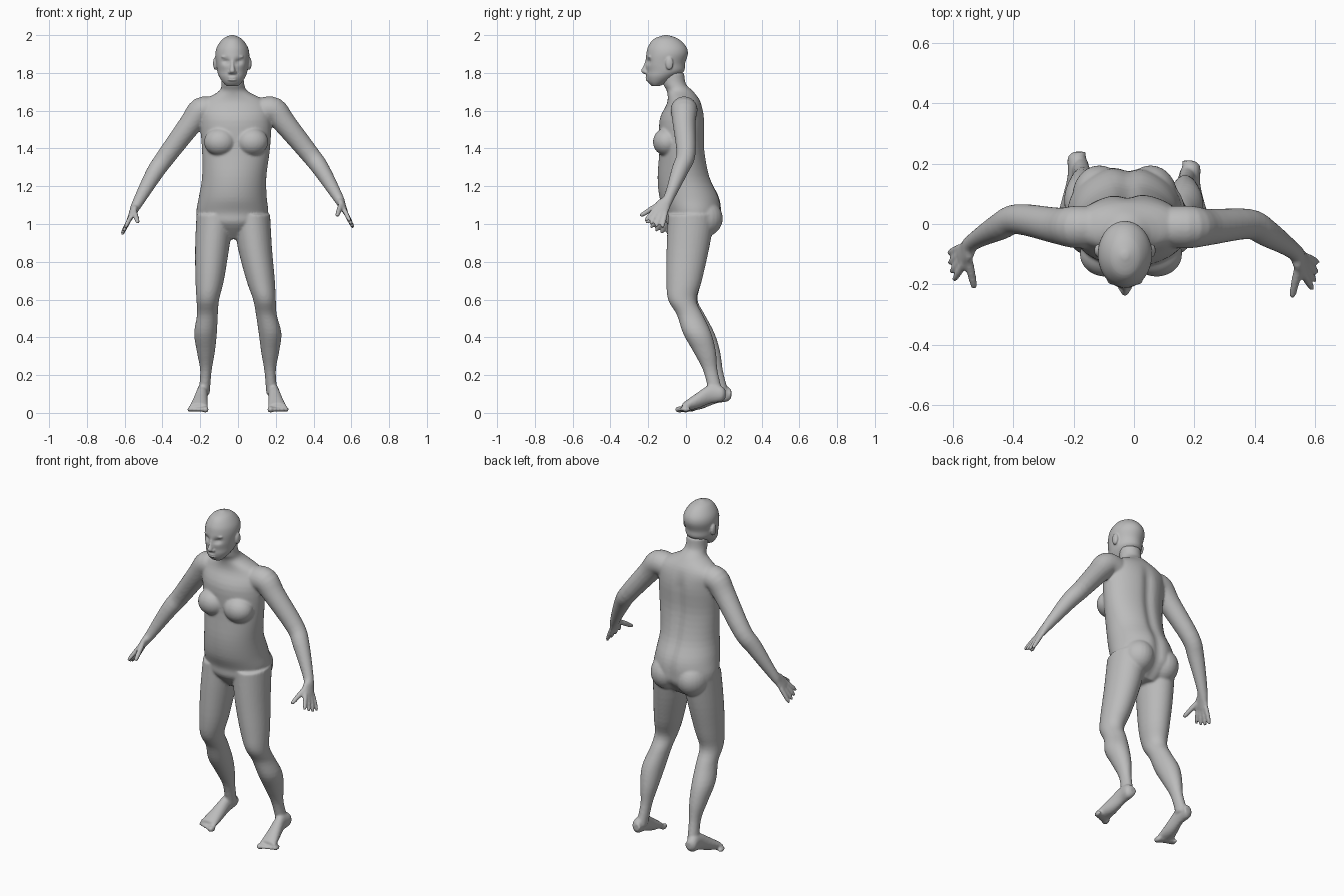
import bpy
import bmesh
import math
from mathutils import Vector, Matrix

default_cube = bpy.data.objects.get("Cube")
if default_cube:
    bpy.data.objects.remove(default_cube, do_unlink=True)

COLOUR = (.5, .5, .5, 1)
skin = bpy.data.materials.new("grey_skin")
skin.use_nodes = True
skin.diffuse_color = COLOUR
skin.node_tree.nodes["Principled BSDF"].inputs["Base Color"].default_value = COLOUR

X, Y, Z = Matrix.Identity(3)
MID = -.03


def clamp(value):
    return max(0, min(1, value))


def catmull_rom(a, b, c, d, t):
    return b + t / 2 * (c - a + t * (2 * a - 5 * b + 4 * c - d + t * (3 * (b - c) + d - a)))


def spline(rings, steps=4):
    """Add smooth in-between rings."""
    last = len(rings) - 1
    result = []
    for i in range(last):
        near = [rings[max(0, min(last, i + k))] for k in (-1, 0, 1, 2)]
        for step in range(steps):
            result.append([catmull_rom(*values, step / steps) for values in zip(*near)])
    return result + [rings[last]]


def loft(bm, rings, frame=None, segments=32):
    """Skin a tube over rings of x, y, z, width and depth (a round ring omits depth)."""
    rings = spline([tuple(r) if len(r) > 4 else (*r, r[3]) for r in rings])
    centres = [Vector(r[:3]) for r in rings]
    last = len(rings) - 1
    loops = []
    for i, (centre, ring) in enumerate(zip(centres, rings)):
        if frame:
            u, v = frame
        else:
            along = (centres[min(i + 1, last)] - centres[max(i - 1, 0)]).normalized()
            u = (Y - along * along.y).normalized()
            v = along.cross(u)
        angles = [math.tau * k / segments for k in range(segments)]
        loops.append([bm.verts.new(centre + u * ring[3] * math.cos(a) + v * ring[4] * math.sin(a))
                      for a in angles])
    for low, high in zip(loops, loops[1:]):
        for k in range(segments):
            bm.faces.new((low[k - 1], low[k], high[k], high[k - 1]))
    bm.faces.new(reversed(loops[0]))
    bm.faces.new(loops[last])


def ball(bm, centre, radii):
    matrix = Matrix.Translation(centre) @ Matrix.Diagonal((*radii, 1))
    bmesh.ops.create_uvsphere(bm, u_segments=24, v_segments=16, radius=1, matrix=matrix)


def finish(bm, name, voxel=None):
    """Make the object; with a voxel size, fuse its volumes into one soft skin."""
    bmesh.ops.recalc_face_normals(bm, faces=bm.faces)
    mesh = bpy.data.meshes.new(name)
    bm.to_mesh(mesh)
    bm.free()
    mesh.materials.append(skin)
    mesh.shade_smooth()
    part = bpy.data.objects.new(name, mesh)
    bpy.context.collection.objects.link(part)
    if voxel:
        fuse = part.modifiers.new("fuse", 'REMESH')
        fuse.mode = 'VOXEL'
        fuse.voxel_size = voxel
        fuse.use_smooth_shade = True
        soften = part.modifiers.new("soften", 'SMOOTH')
        soften.factor = .5
        soften.iterations = 4


def leg_side(ring, side):
    """Keep a left leg ring, or mirror it into the right leg's stance."""
    if side > 0:
        return ring
    x, y, z, *size = ring
    return (-x - .05 * clamp(2 * z - .8), y + .03 * clamp(1.4 - 2 * z), z, *size)


def arm_side(ring, side):
    """Keep a left arm ring, or mirror it into the lower right arm."""
    if side > 0:
        return ring
    x, y, z, *size = ring
    reach = clamp(3 * x - .6)
    return (-x - .005, y + .03 * reach, z - .035 * reach, *size)


def digit(bm, start, tip, radius):
    """Tapered finger or thumb."""
    taper = ((0, 1), (.5, 1), (.9, .8), (1, .4))
    loft(bm, [(*start.lerp(tip, t), radius * k) for t, k in taper], segments=12)


# Torso and neck: y, z, width, depth, swaying gently sideways
TORSO = [(.04, .92, .06, .07), (.04, 1, .17, .14), (.04, 1.06, .19, .15), (.02, 1.14, .18, .16),
         (-.01, 1.25, .17, .14), (-.02, 1.4, .18, .12), (-.02, 1.55, .19, .12),
         (-.01, 1.64, .18, .09), (-.03, 1.7, .08, .07), (-.06, 1.74, .06, .06), (-.07, 1.8, .06, .06)]
body = bmesh.new()
loft(body, [(.01 * math.sin(8 * z - 10) - .02, y, z, w, d) for y, z, w, d in TORSO], (X, Y), 64)

# Groove along the spine
for vert in body.verts:
    if vert.co.y > .03:
        vert.co.y -= .015 * math.exp(-((vert.co.x + .02) / .03) ** 2) * clamp(10 * (1.65 - vert.co.z))

LEG = [(.07, .03, 1.05, .1), (.09, .01, .87, .09), (.12, -.01, .7, .075), (.14, -.02, .6, .06),
       (.15, .02, .52, .055), (.17, .06, .42, .06), (.17, .1, .32, .047), (.17, .13, .22, .03),
       (.18, .16, .1, .03)]
FOOT = [(.18, .21, .1, .02), (.19, .19, .1, .03, .04), (.19, .13, .1, .03, .05),
        (.2, .05, .06, .04, .04), (.21, -.02, .03, .05, .02)]
ARM = [(.13, -.01, 1.6, .07), (.19, -.01, 1.6, .07), (.25, -.01, 1.53, .06), (.38, 0, 1.37, .05),
       (.44, -.03, 1.29, .045), (.53, -.09, 1.14, .028), (.55, -.12, 1.1, .04, .02),
       (.57, -.14, 1.06, .04, .013)]

for side in (-1, 1):
    # Chest and buttock
    ball(body, (side * .085 - .01, -.1, 1.435), (.085, .075, .075))
    ball(body, (side * .085 + MID, .09, 1.03), (.09, .105, .1))

    # Leg, foot and toes
    loft(body, [leg_side((x, y, z, r, r * 1.25), side) for x, y, z, r in LEG], (X, Y))
    loft(body, [leg_side(ring, side) for ring in FOOT], (X, Z))
    for i in range(5):
        width = .012 if i else .017
        toe = leg_side((.172 + .021 * i, .008 * i - .033, .018), side)
        ball(body, toe, (width, .026, width))

    # Arm and flattened palm
    arm = [arm_side(ring, side) for ring in ARM]
    loft(body, arm)
    palm, knuckles = (Vector(ring[:3]) for ring in arm[-2:])
    along = (knuckles - palm).normalized()
    across = (Y - along * along.y).normalized()

    # Fingers fan out from the knuckles, and the thumb from the palm
    for i in range(4):
        fan = i - 1.5
        start = knuckles - along * .015 + across * fan * .02
        tip = knuckles + along * (.09 - .008 * abs(fan)) + across * fan * .033
        digit(body, start, tip, .0125)
    thumb_tip = palm - across * .1 + along * .08 - X * side * .04 - Z * .03
    digit(body, palm - across * .02, thumb_tip, .0145)

finish(body, "body", .007)

# Head: y, z, width, depth from chin to crown
HEAD = [(-.16, 1.73, .03, .02), (-.15, 1.75, .05, .05), (-.13, 1.78, .07, .08), (-.11, 1.81, .08, .1),
        (-.11, 1.85, .085, .105), (-.1, 1.9, .09, .11), (-.1, 1.94, .08, .1),
        (-.105, 1.98, .05, .065), (-.105, 2, .01, .01)]
head = bmesh.new()
loft(head, [(MID, *ring) for ring in HEAD], (X, Y), 64)

# Press in the eye sockets
for vert in head.verts:
    if vert.co.y < -.1:
        dx = (abs(vert.co.x - MID) - .034) / .02
        dz = (vert.co.z - 1.86) / .014
        vert.co.y += .017 * math.exp(-dx * dx - dz * dz)

# Nose bridge and tip, and chin
loft(head, [(MID, -.2, 1.88, .01), (MID, -.21, 1.84, .01, .014), (MID, -.217, 1.81, .016, .022),
            (MID, -.21, 1.795, .013)], (X, Y), 16)
ball(head, (MID, -.175, 1.75), (.03, .02, .017))

for side, label in ((1, "left"), (-1, "right")):
    # Nostril, lip, brow and ear
    ball(head, (MID + side * .014, -.21, 1.803), (.009, .012, .009))
    ball(head, (MID, -.2, 1.769 + side * .006), (.026, .015, .0065))
    ball(head, (MID + side * .034, -.187, 1.885), (.026, .016, .009))
    ball(head, (MID + side * .09, -.088, 1.85), (.012, .021, .034))

    # Eye set into its socket
    eye = bmesh.new()
    ball(eye, (MID + side * .034, -.174, 1.86), (.016, .014, .01))
    finish(eye, label + "_eye")

finish(head, "head", .0045)
